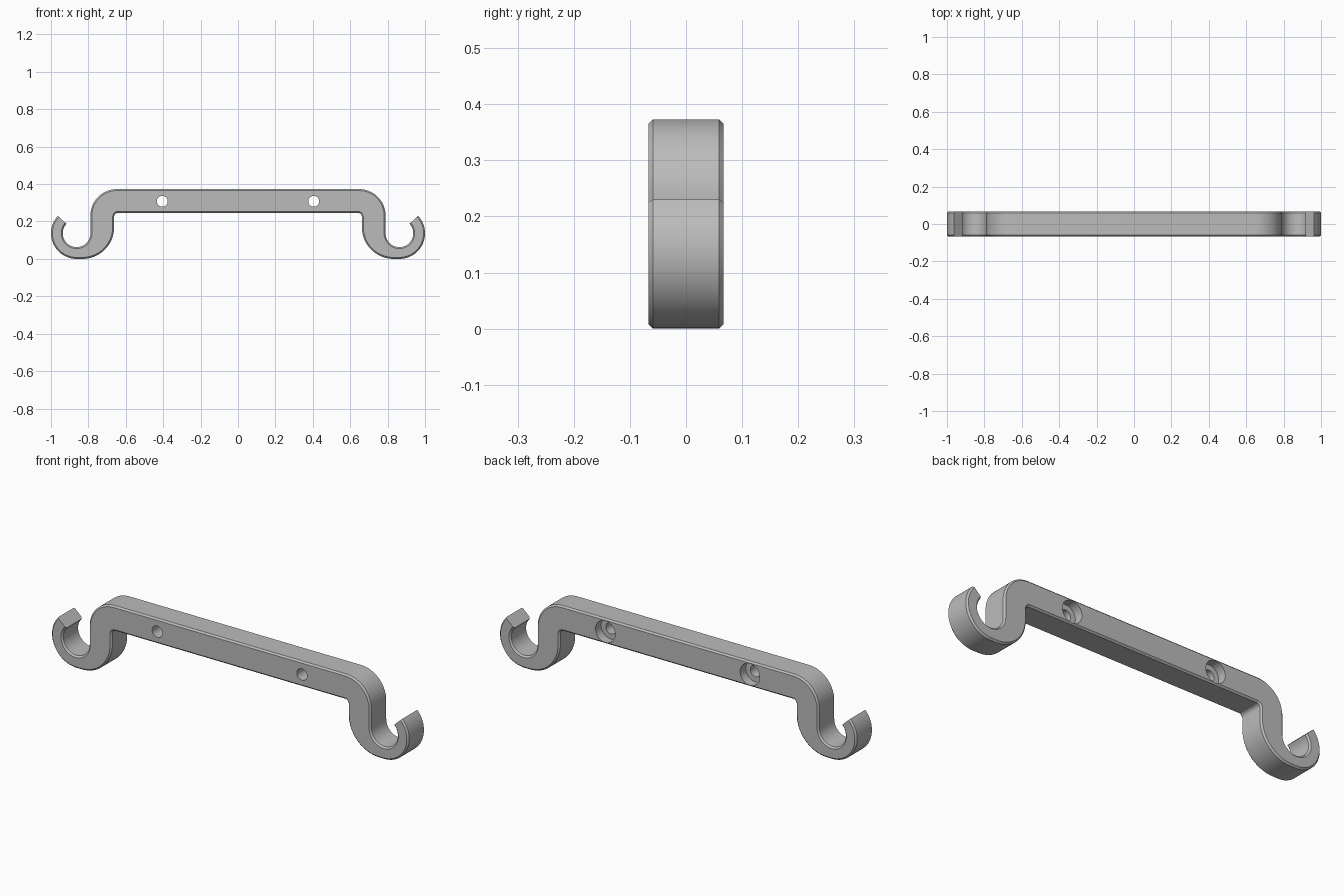
import bpy
import bmesh
from math import radians, cos, sin, pi
from mathutils import Matrix

cube = bpy.data.objects.get("Cube")
if cube:
    bpy.data.objects.remove(cube, do_unlink=True)

HALF_DEPTH = 0.067
CHAMFER = 0.008
TIP = 43            # angle of the radial cut at the hook tip

grey = bpy.data.materials.new("grey plastic")
grey.use_nodes = True
colour = (0.5, 0.5, 0.5, 1)
grey.diffuse_color = colour
grey.node_tree.nodes["Principled BSDF"].inputs["Base Color"].default_value = colour


def arc(cx, cz, r, start, end, steps):
    angles = [radians(start + (end - start) * i / steps) for i in range(steps + 1)]
    return [(cx + r * cos(a), cz + r * sin(a)) for a in angles]


def outline(d):
    """Closed bar-and-hooks outline, inset by d."""
    half = arc(0.648, 0.232, 0.141 - d, 90, 0, 20)                 # shoulder
    half += arc(0.863, 0.137, 0.074 + d, 180, 360 + TIP, 40)       # hook inside
    half += arc(0.863, 0.137, 0.137 - d, TIP, -90, 32)             # hook outside
    half += arc(0.832, 0.17, 0.17 - d, -90, -180, 24)              # hook heel
    half += arc(0.642, 0.226, 0.02 + d, 0, 90, 8)                  # inner fillet
    return half + [(-x, z) for x, z in reversed(half)]


# Body: four rings give straight walls with a chamfer on both faces
bm = bmesh.new()
rings = []
for y, d in ((-HALF_DEPTH, CHAMFER), (CHAMFER - HALF_DEPTH, 0),
             (HALF_DEPTH - CHAMFER, 0), (HALF_DEPTH, CHAMFER)):
    rings.append([bm.verts.new((x, y, z)) for x, z in outline(d)])
for a, b in zip(rings, rings[1:]):
    n = len(a)
    for i in range(n):
        j = (i + 1) % n
        bm.faces.new((a[i], a[j], b[j], b[i]))
bm.faces.new(rings[0])
bm.faces.new(rings[-1])
bmesh.ops.remove_doubles(bm, verts=bm.verts, dist=1e-5)
bmesh.ops.recalc_face_normals(bm, faces=bm.faces)
mesh = bpy.data.meshes.new("hook_bar")
bm.to_mesh(mesh)
bm.free()
mesh.materials.append(grey)
body = bpy.data.objects.new("hook_bar", mesh)
bpy.context.collection.objects.link(body)
bpy.context.view_layer.objects.active = body
body.select_set(True)


def drill(name, x, radius, y0, y1):
    """Cut a round hole along y from y0 to y1."""
    cb = bmesh.new()
    place = Matrix.Translation((x, (y0 + y1) / 2, 0.308)) @ Matrix.Rotation(pi / 2, 4, "X")
    bmesh.ops.create_cone(cb, cap_ends=True, segments=40, radius1=radius,
                          radius2=radius, depth=y1 - y0, matrix=place)
    cm = bpy.data.meshes.new(name)
    cb.to_mesh(cm)
    cb.free()
    cm.materials.append(grey)
    cutter = bpy.data.objects.new(name, cm)
    bpy.context.collection.objects.link(cutter)
    cutter.hide_render = True
    mod = body.modifiers.new(name, "BOOLEAN")
    mod.operation = "DIFFERENCE"
    mod.solver = "EXACT"
    mod.object = cutter
    bpy.ops.object.modifier_apply(modifier=mod.name)
    bpy.data.objects.remove(cutter, do_unlink=True)


# Screw holes, counterbored from the back
for side in (-1, 1):
    drill("screw_hole", side * 0.405, 0.029, -0.2, 0.2)
    drill("counterbore", side * 0.405, 0.055, HALF_DEPTH - 0.045, 0.2)

bpy.ops.object.shade_smooth_by_angle(angle=radians(30))
